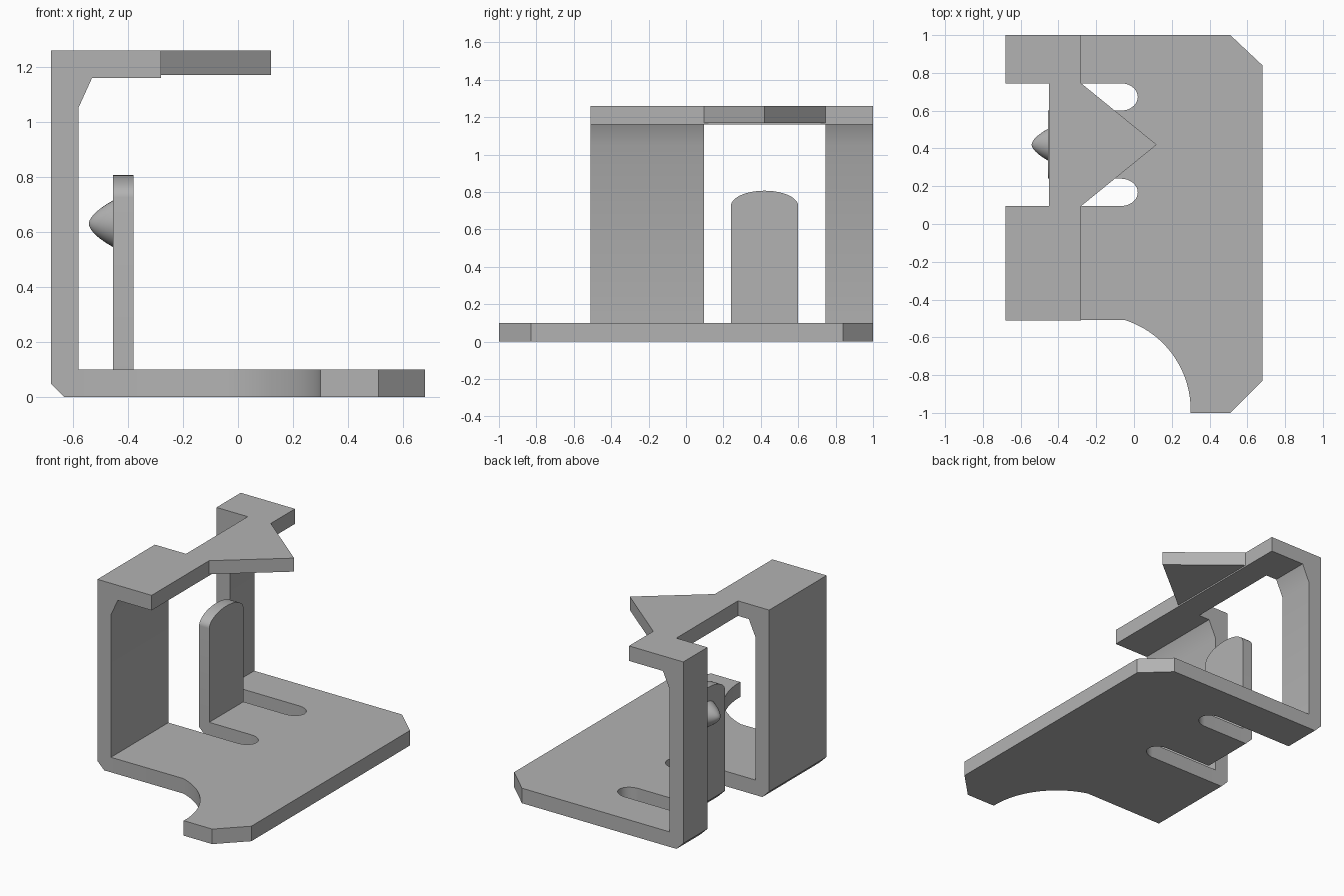
import bpy, bmesh, math

cube = bpy.data.objects.get("Cube")
if cube:
    bpy.data.objects.remove(cube, do_unlink=True)

GREY = (0.45, 0.45, 0.45, 1.0)
mat = bpy.data.materials.new("plain_grey")
mat.use_nodes = True
mat.diffuse_color = GREY
mat.node_tree.nodes["Principled BSDF"].inputs["Base Color"].default_value = GREY


def finish(name, bm):
    """Turn a bmesh into a named, shaded object."""
    bmesh.ops.recalc_face_normals(bm, faces=bm.faces[:])
    mesh = bpy.data.meshes.new(name)
    bm.to_mesh(mesh)
    bm.free()
    mesh.materials.append(mat)
    obj = bpy.data.objects.new(name, mesh)
    bpy.context.collection.objects.link(obj)
    bpy.ops.object.select_all(action='DESELECT')
    obj.select_set(True)
    bpy.context.view_layer.objects.active = obj
    bpy.ops.object.shade_smooth_by_angle(angle=math.radians(25))
    return obj


def prism(name, outline, axis, low, high):
    """Extrude a 2D outline along an axis, from low to high."""
    place = {'x': lambda p, d: (d, p[0], p[1]),
             'y': lambda p, d: (p[0], d, p[1]),
             'z': lambda p, d: (p[0], p[1], d)}[axis]
    bm = bmesh.new()
    rings = [[bm.verts.new(place(p, d)) for p in outline] for d in (low, high)]
    for ring in rings:
        bm.faces.new(ring)
    n = len(outline)
    for i in range(n):
        j = (i + 1) % n
        bm.faces.new((rings[0][i], rings[0][j], rings[1][j], rings[1][i]))
    return finish(name, bm)


def arc(cx, cy, rx, ry, start, end, steps=20):
    angles = [math.radians(start + (end - start) * i / steps) for i in range(steps + 1)]
    return [(cx + rx * math.cos(a), cy + ry * math.sin(a)) for a in angles]


FRONT, BACK = -0.51, 1.0          # frame ends
GAP_LOW, GAP_HIGH = 0.095, 0.745  # gap between the two uprights
TAB_LOW, TAB_HIGH = 0.24, 0.60    # spring tab width
TAB_MID = (TAB_LOW + TAB_HIGH) / 2
WALL, TOP = -0.58, 1.26


def slot_end(low, high):
    return arc(-0.07, (low + high) / 2, 0.09, (high - low) / 2, 90, -90)


# Base plate with scooped corner, clipped corners and two slots
base = [(WALL, FRONT)]
base += arc(-0.20, -0.985, 0.5, 0.5, 72.5, -1.7, 28)
base += [(0.51, -1), (0.68, -0.83), (0.68, 0.84), (0.51, BACK), (WALL, BACK), (WALL, GAP_HIGH)]
base += slot_end(TAB_HIGH, GAP_HIGH)
base += [(-0.38, TAB_HIGH), (-0.38, TAB_LOW)]
base += slot_end(GAP_LOW, TAB_LOW)
base += [(WALL, GAP_LOW)]
prism("base_plate", base, 'z', 0, 0.1)

# Uprights with chamfered foot and inner gusset
upright = [(-0.63, 0), (WALL, 0), (WALL, 1.05), (-0.53, 1.16),
           (-0.45, 1.16), (-0.45, TOP), (-0.68, TOP), (-0.68, 0.05)]
prism("front_upright", upright, 'y', FRONT, GAP_LOW)
prism("back_upright", upright, 'y', GAP_HIGH, BACK)

# Top bridge and pointer
bridge = [(-0.45, FRONT), (-0.28, FRONT), (-0.28, BACK), (-0.45, BACK)]
prism("top_bridge", bridge, 'z', 1.16, TOP)
pointer = [(-0.28, GAP_LOW), (0.12, TAB_MID), (-0.28, GAP_HIGH)]
prism("pointer", pointer, 'z', 1.17, TOP)

# Spring tab with chamfered foot and rounded top
foot = [(-0.405, 0), (-0.38, 0), (-0.38, 0.1), (-0.455, 0.1), (-0.455, 0.05)]
prism("tab_foot", foot, 'y', TAB_LOW, TAB_HIGH)
tab = [(TAB_LOW, 0.1), (TAB_HIGH, 0.1)]
tab += arc(TAB_MID, 0.725, (TAB_HIGH - TAB_LOW) / 2, 0.082, 0, 180, 28)
prism("spring_tab", tab, 'x', -0.455, -0.38)

# Domed catch on the outer face of the tab
bm = bmesh.new()
STEPS = 10
profile = []
for i in range(STEPS + 1):
    t = (i / STEPS) ** 2
    profile.append(bm.verts.new((-0.542 + 0.087 * t, TAB_MID, 0.63 + 0.084 * t ** 0.58)))
edges = [bm.edges.new(pair) for pair in zip(profile, profile[1:])]
bmesh.ops.spin(bm, geom=profile + edges, cent=(0, TAB_MID, 0.63), axis=(1, 0, 0),
               angle=math.tau, steps=32)
bmesh.ops.remove_doubles(bm, verts=bm.verts[:], dist=0.0001)
finish("catch_dome", bm)
